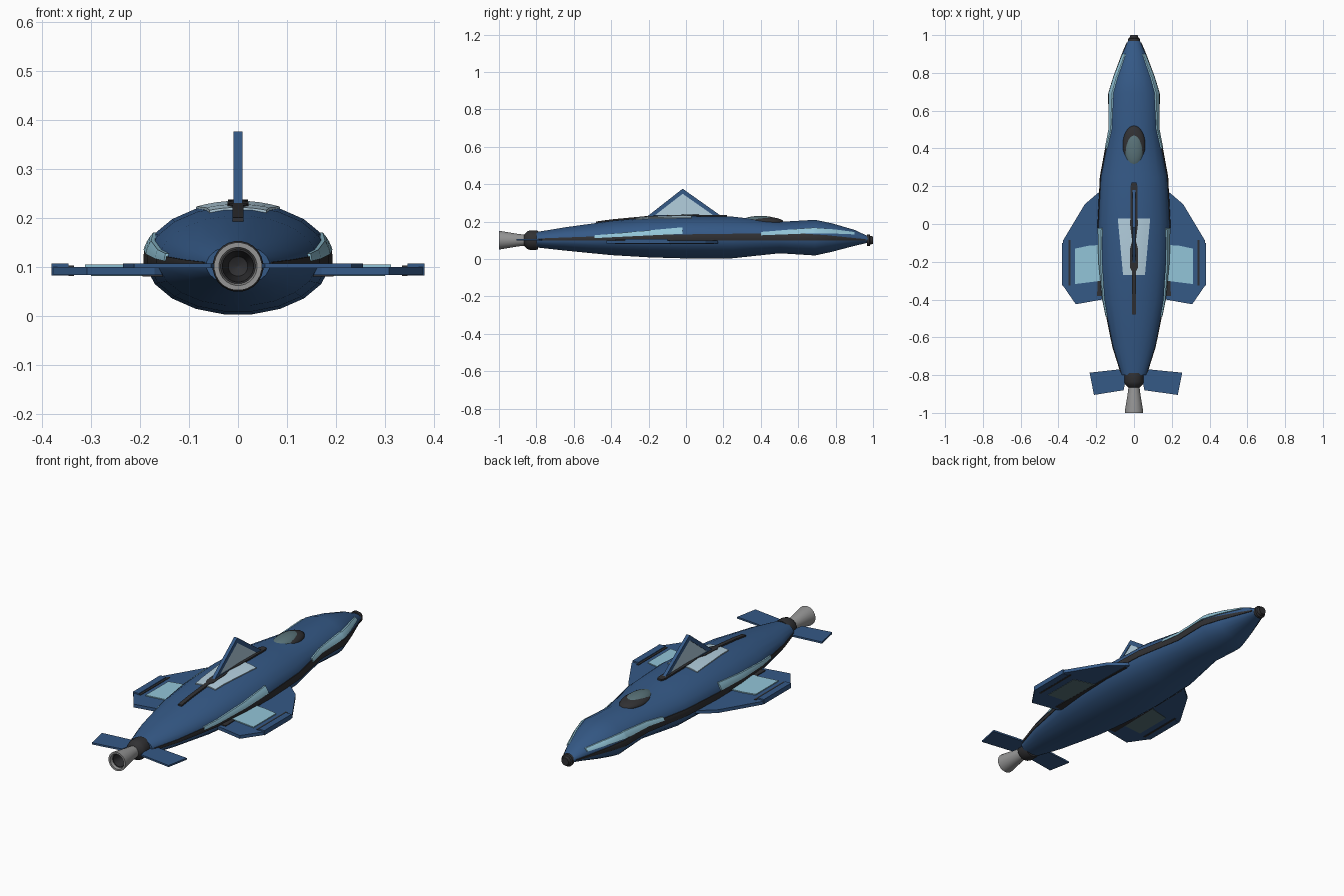
import bpy, bmesh
from math import sin, cos, pi, sqrt
from mathutils import Matrix

if "Cube" in bpy.data.objects:
    bpy.data.objects.remove(bpy.data.objects["Cube"])


def mat(name, r, g, b):
    m = bpy.data.materials.new(name)
    m.diffuse_color = (r, g, b, 1)
    m.use_nodes = True
    m.node_tree.nodes["Principled BSDF"].inputs["Base Color"].default_value = m.diffuse_color
    return m


BLUE = mat("hull_blue", 0.035, 0.1, 0.24)
LIGHT = mat("light_blue", 0.29, 0.56, 0.69)
PALE = mat("pale_blue", 0.45, 0.62, 0.73)
GLASS = mat("smoky_glass", 0.1, 0.17, 0.19)
DARK = mat("dark_trim", 0.03, 0.03, 0.033)
METAL = mat("nozzle_metal", 0.3, 0.3, 0.3)

# hull stations: y, half width, bottom z, top z
HULL = [(-0.8, 0.065, 0.062, 0.145), (-0.65, 0.112, 0.045, 0.17),
        (-0.4, 0.163, 0.02, 0.205), (-0.2, 0.183, 0.008, 0.224),
        (0, 0.19, 0.002, 0.231), (0.25, 0.178, 0.003, 0.228),
        (0.5, 0.132, 0.03, 0.2), (0.69, 0.134, 0.018, 0.211),
        (0.78, 0.107, 0.038, 0.192), (0.9, 0.062, 0.07, 0.157),
        (0.985, 0.026, 0.09, 0.117)]


def lerp_rows(rows, y):
    for a, b in zip(rows, rows[1:]):
        if y <= b[0] + 1e-9:
            t = (y - a[0]) / (b[0] - a[0])
            return [p + (q - p) * t for p, q in zip(a, b)]
    return list(rows[-1])


def obj(name, bm, material, smooth=False):
    bmesh.ops.recalc_face_normals(bm, faces=bm.faces)
    me = bpy.data.meshes.new(name)
    bm.to_mesh(me)
    bm.free()
    o = bpy.data.objects.new(name, me)
    bpy.context.collection.objects.link(o)
    me.materials.append(material)
    if smooth:
        bpy.ops.object.select_all(action='DESELECT')
        o.select_set(True)
        bpy.context.view_layer.objects.active = o
        bpy.ops.object.shade_smooth_by_angle(angle=0.6)
    return o


def loft(name, rings, material, caps=True, closed=False):
    bm = bmesh.new()
    vs = [[bm.verts.new(p) for p in r] for r in rings]
    n = len(vs[0])
    pairs = list(zip(vs, vs[1:])) + ([(vs[-1], vs[0])] if closed else [])
    for a, b in pairs:
        for i in range(n):
            j = (i + 1) % n
            bm.faces.new((a[i], a[j], b[j], b[i]))
    if caps and not closed:
        bm.faces.new(vs[0])
        bm.faces.new(vs[-1])
    return obj(name, bm, material, True)


def ring(y, rx, rz, z, n):
    return [(rx * sin(2 * pi * (i + .5) / n), y, z + rz * cos(2 * pi * (i + .5) / n))
            for i in range(n)]


def lathe(name, prof, material, closed=False, n=24):
    return loft(name, [ring(y, r, r, 0.101, n) for y, r in prof], material, closed=closed)


def prism(name, pts, lo, hi, material, axis='z', sx=1):
    """Extrude an outline: (x, y) along z, or (y, z) along x."""
    bm = bmesh.new()
    def p(a, b, c):
        return (sx * a, b, c) if axis == 'z' else (c, a, b)
    v0 = [bm.verts.new(p(a, b, lo)) for a, b in pts]
    v1 = [bm.verts.new(p(a, b, hi)) for a, b in pts]
    bm.faces.new(v0)
    bm.faces.new(v1)
    for i in range(len(pts)):
        j = (i + 1) % len(pts)
        bm.faces.new((v0[i], v0[j], v1[j], v1[i]))
    return obj(name, bm, material)


def on_top(y, x, off):
    _, w, b, t = lerp_rows(HULL, y)
    return (x, y, (b + t) / 2 + (t - b) / 2 * sqrt(max(0, 1 - (x / w) ** 2)) + off)


def on_side(s):
    def f(y, z, off):
        _, w, b, t = lerp_rows(HULL, y)
        k = (z - (b + t) / 2) / ((t - b) / 2)
        return (s * (w * sqrt(max(0, 1 - k * k)) + off), y, z)
    return f


def panel(name, rows, surf, material, off=0.004, nu=4, depth=0.01):
    """Plate following the hull; rows are (y, edge, other edge)."""
    ys = {r[0] for r in rows} | {h[0] for h in HULL if rows[0][0] < h[0] < rows[-1][0]}
    rings = []
    for y in sorted(ys):
        _, a, b = lerp_rows(rows, y)
        us = [a + (b - a) * i / nu for i in range(nu + 1)]
        rings.append([surf(y, u, off) for u in us] + [surf(y, u, off - depth) for u in us[::-1]])
    return loft(name, rings, material)


# fuselage
loft("hull", [ring(y, w, (t - b) / 2, (t + b) / 2, 20) for y, w, b, t in HULL], BLUE)
lathe("nose_ring", [(0.968, 0.032), (0.982, 0.032), (0.985, 0.024), (1.0, 0.02)], DARK, n=16)

# engine collar and hollow nozzle
lathe("engine_collar", [(-0.79, 0.05), (-0.8, 0.052), (-0.835, 0.052), (-0.85, 0.047),
                        (-0.865, 0.03)], DARK)
lathe("nozzle", [(-0.85, 0.028), (-0.9, 0.034), (-0.99, 0.049), (-1.0, 0.049), (-1.0, 0.039),
                 (-0.985, 0.036), (-0.87, 0.022)], METAL, closed=True)
lathe("nozzle_throat", [(-0.86, 0.021), (-0.88, 0.025), (-0.985, 0.0355), (-0.985, 0.032),
                        (-0.9, 0.02), (-0.89, 0.001)], DARK)

# spine trim, roof panel
panel("roof_panel", [(-0.27, -0.058, 0.058), (0.03, -0.086, 0.086)], on_top, PALE, nu=8)
panel("spine_strip", [(-0.48, -0.011, 0.011), (-0.25, -0.011, 0.011), (-0.23, -0.021, 0.021),
                      (-0.13, -0.021, 0.021), (-0.09, -0.01, 0.01), (-0.01, -0.02, 0.02),
                      (0.2, -0.019, 0.019), (0.22, -0.012, 0.012)], on_top, DARK,
      off=0.007, nu=2)

# dorsal fin: triangular frame with a recessed pane
outer = [(-0.215, 0.222), (0.2, 0.222), (-0.018, 0.376)]
inner = [(-0.165, 0.235), (0.145, 0.235), (-0.018, 0.349)]
loft("dorsal_fin_frame", [[(x, y, z) for y, z in t] for x, t in
                          ((-0.009, outer), (0.009, outer), (0.009, inner), (-0.009, inner))],
     BLUE, closed=True)
prism("dorsal_fin_pane", inner, -0.006, 0.006, PALE, axis='x')

# canopy and rim
for name, y, r, z, m in (("canopy_rim", 0.415, (0.06, 0.106, 0.027), 0.199, DARK),
                         ("canopy_glass", 0.398, (0.052, 0.102, 0.031), 0.2, GLASS)):
    bm = bmesh.new()
    bmesh.ops.create_uvsphere(bm, u_segments=28, v_segments=14, radius=1,
                              matrix=Matrix.Translation((0, y, z)) @ Matrix.Diagonal((*r, 1)))
    obj(name, bm, m, True)

WING = [(0.15, 0.18), (0.19, 0.165), (0.26, 0.105), (0.377, -0.09), (0.377, -0.325),
        (0.308, -0.425), (0.17, -0.4), (0.14, -0.38)]
for side, s in (("left", -1), ("right", 1)):
    surf = on_side(s)
    # flank trim and light panels
    panel(side + "_flank_strip", [(-0.79, 0.098, 0.11), (-0.3, 0.098, 0.128), (0.2, 0.1, 0.135),
                                  (0.6, 0.1, 0.138), (0.75, 0.1, 0.128), (0.96, 0.1, 0.106)],
          surf, DARK, off=0.003)
    panel(side + "_rear_light", [(-0.49, 0.112, 0.127), (-0.02, 0.135, 0.17)], surf, LIGHT,
          off=0.006)
    panel(side + "_nose_light", [(0.4, 0.127, 0.145), (0.68, 0.138, 0.168), (0.8, 0.136, 0.158),
                                 (0.9, 0.132, 0.145)], surf, LIGHT, off=0.006)
    # wing with inlaid panels and tip rail
    prism(side + "_wing", WING, 0.083, 0.1, BLUE, sx=s)
    prism(side + "_wing_root_trim", [(0.16, 0.15), (0.185, 0.15), (0.195, -0.38), (0.14, -0.38)],
          0.08, 0.104, DARK, sx=s)
    prism(side + "_wing_light", [(0.17, -0.11), (0.24, -0.115), (0.312, -0.13), (0.312, -0.318),
                                 (0.17, -0.3)], 0.098, 0.105, LIGHT, sx=s)
    prism(side + "_wing_underside_pane", [(0.18, -0.08), (0.3, -0.11), (0.3, -0.31),
                                          (0.18, -0.3)], 0.081, 0.085, GLASS, sx=s)
    prism(side + "_tip_slot", [(0.335, -0.085), (0.346, -0.085), (0.346, -0.325),
                               (0.335, -0.325)], 0.081, 0.103, DARK, sx=s)
    prism(side + "_tip_rail", [(0.346, -0.1), (0.38, -0.1), (0.38, -0.325), (0.346, -0.325)],
          0.082, 0.107, BLUE, sx=s)
    # tail fin, slightly longer on the right
    e = 0.255 if s > 0 else 0.235
    prism(side + "_tail_fin", [(0.03, -0.76), (0.08, -0.77), (e, -0.787), (e - 0.023, -0.905),
                               (0.055, -0.88), (0.045, -0.83)], 0.098, 0.107, BLUE, sx=s)
